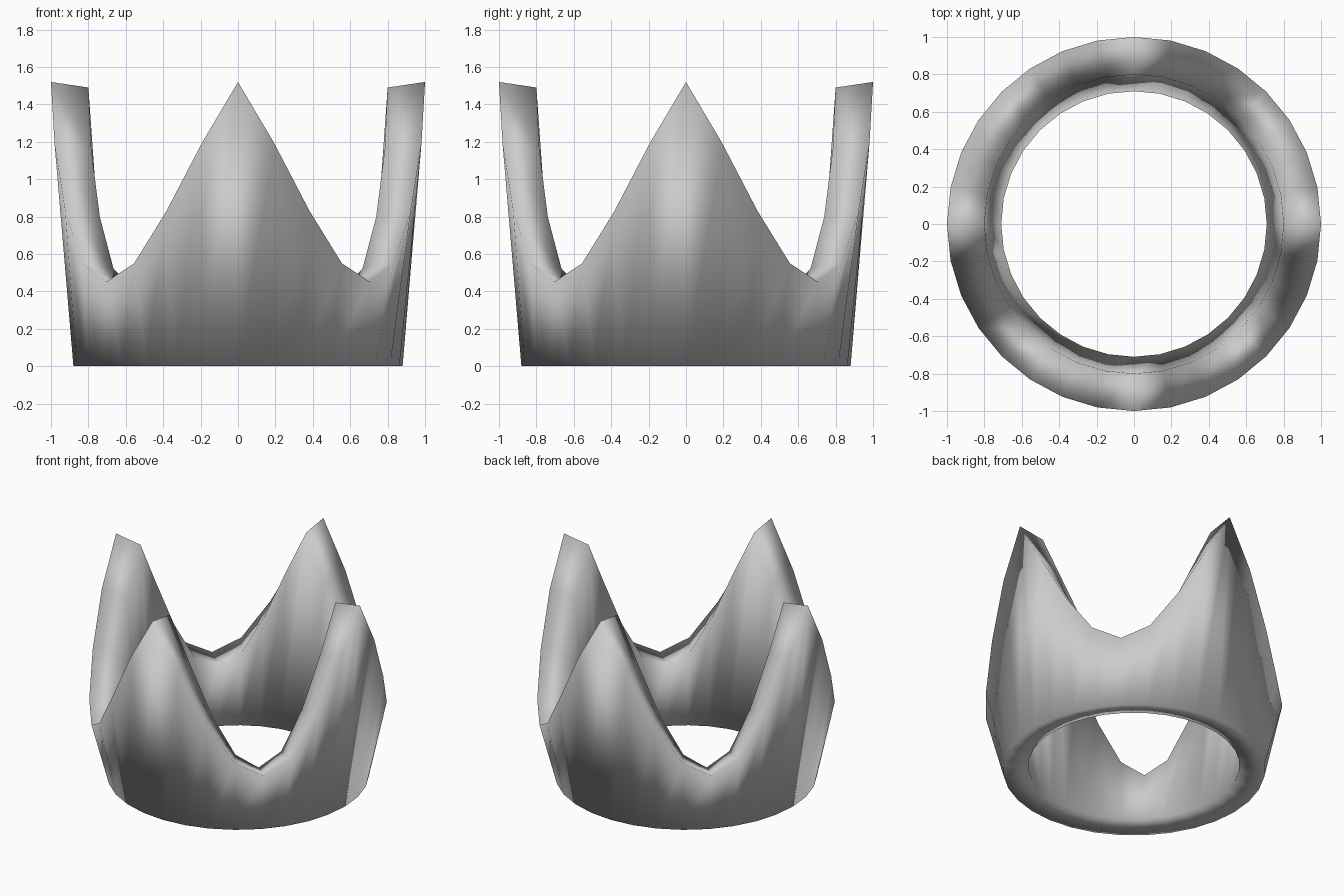
import bpy, bmesh, math

if "Cube" in bpy.data.objects:
    bpy.data.objects.remove(bpy.data.objects["Cube"])

SEGMENTS = 32
# Rim heights from a point (first) down to a valley (last)
RIM = [1.52, 1.19, 0.83, 0.55, 0.45]


def rim_height(i):
    k = i % 8
    return RIM[min(k, 8 - k)]


bm = bmesh.new()


def ring(radius, height):
    verts = []
    for i in range(SEGMENTS):
        a = 2 * math.pi * i / SEGMENTS
        verts.append(bm.verts.new((radius * math.cos(a), radius * math.sin(a), height(i))))
    return verts


# Closed cross-section: outer foot, outer rim, inner rim, inner foot
rings = [
    ring(0.88, lambda i: 0.0),
    ring(1.0, rim_height),
    ring(0.80, lambda i: rim_height(i) - 0.03),
    ring(0.71, lambda i: 0.035),
]
for r in range(4):
    low, high = rings[r], rings[(r + 1) % 4]
    for i in range(SEGMENTS):
        j = (i + 1) % SEGMENTS
        bm.faces.new((low[i], low[j], high[j], high[i])).smooth = True

bmesh.ops.recalc_face_normals(bm, faces=bm.faces)

# Four-pointed crown, smooth all over
mesh = bpy.data.meshes.new("crown_band")
bm.to_mesh(mesh)
bm.free()
crown = bpy.data.objects.new("crown_band", mesh)
bpy.context.collection.objects.link(crown)
